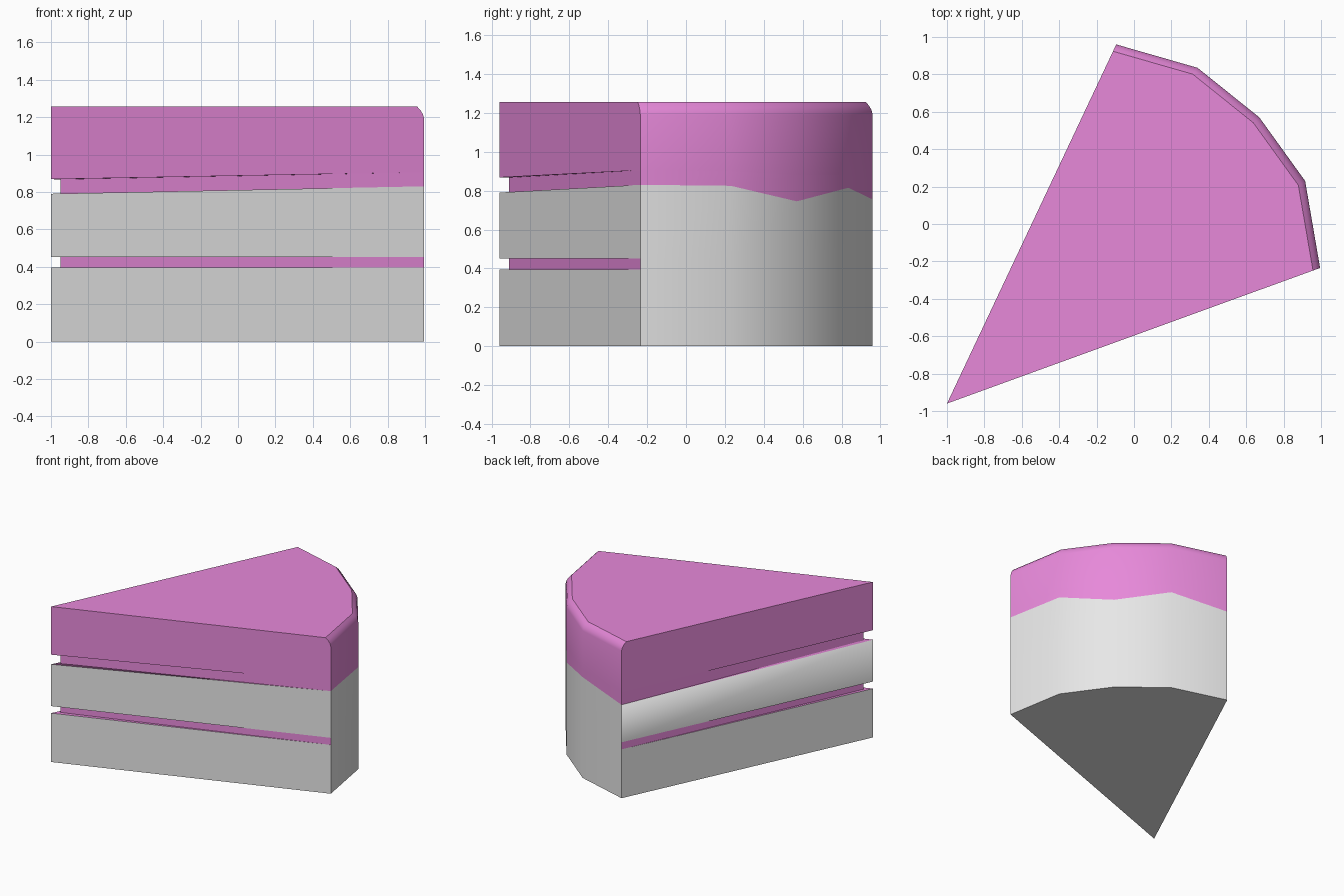
import bpy
import bmesh
import math
from mathutils import Vector

cube = bpy.data.objects.get("Cube")
if cube:
    bpy.data.objects.remove(cube)


def material(name, rgb):
    m = bpy.data.materials.new(name)
    m.use_nodes = True
    m.diffuse_color = (*rgb, 1)
    m.node_tree.nodes["Principled BSDF"].inputs["Base Color"].default_value = (*rgb, 1)
    return m


SPONGE = material("pale sponge", (0.8, 0.8, 0.8))
CREAM = material("pink cream", (0.8, 0.25, 0.7))

# Wedge plan: pointed tip and the curved outer rim
TIP = Vector((-1, -0.96))
INNER_TIP = Vector((-0.95, -0.91))
RIM = [Vector(p) for p in
       [(0.995, -0.235), (0.915, 0.23), (0.67, 0.57), (0.34, 0.835), (-0.095, 0.96)]]

# Wavy heights along the rim where the upper layers meet
SPONGE_TOP = [0.83, 0.825, 0.745, 0.815, 0.755]
ICING_BASE = [0.905, 0.9, 0.88, 0.88, 0.855]


def ring(tip, tip_z, rim_z, scale=1.0):
    """One outline: the tip first, then the rim points."""
    heights = rim_z if isinstance(rim_z, list) else [rim_z] * len(RIM)
    pts = [(*tip, tip_z)]
    for p, z in zip(RIM, heights):
        pts.append((*(TIP + (p - TIP) * scale), z))
    return pts


def layer(name, rings, side=SPONGE, rim=SPONGE, top=SPONGE, bottom=SPONGE, soft_left=False):
    """Loft stacked outlines into a closed wedge layer."""
    mats = [SPONGE, CREAM]
    bm = bmesh.new()
    loops = [[bm.verts.new(p) for p in r] for r in rings]
    n = len(loops[0])

    def face(verts, mat):
        bm.faces.new(verts).material_index = mats.index(mat)

    for low, high in zip(loops, loops[1:]):
        for i in range(n):
            j = (i + 1) % n
            on_rim = i > 0 and j > 0
            face([low[i], low[j], high[j], high[i]], rim if on_rim else side)
    for i in range(1, n - 1):
        face([loops[0][0], loops[0][i + 1], loops[0][i]], bottom)
        face([loops[-1][0], loops[-1][i], loops[-1][i + 1]], top)
    bmesh.ops.remove_doubles(bm, verts=bm.verts, dist=0.0001)
    bmesh.ops.recalc_face_normals(bm, faces=bm.faces)

    mesh = bpy.data.meshes.new(name)
    bm.to_mesh(mesh)
    bm.free()
    for m in mats:
        mesh.materials.append(m)
    obj = bpy.data.objects.new(name, mesh)
    bpy.context.collection.objects.link(obj)

    bpy.ops.object.select_all(action="DESELECT")
    obj.select_set(True)
    bpy.context.view_layer.objects.active = obj
    bpy.ops.object.shade_smooth_by_angle(angle=math.radians(32))
    if soft_left:
        # Soften the upper edge of the left cut
        ends = {Vector(rings[-1][0]).freeze(), Vector(rings[-1][-1]).freeze()}
        for e in mesh.edges:
            co = [mesh.vertices[v].co for v in e.vertices]
            if all(any((c - p).length < 0.001 for p in ends) for c in co):
                e.use_edge_sharp = False
    return obj


# Sponges, with recessed fillings between them that taper out at the rim
layer("bottom_sponge", [ring(TIP, 0, 0), ring(TIP, 0.395, 0.395)], top=CREAM)
layer("lower_filling", [ring(INNER_TIP, 0.395, 0.395), ring(INNER_TIP, 0.452, 0.452)],
      side=CREAM)
layer("upper_sponge", [ring(TIP, 0.452, 0.452), ring(TIP, 0.79, SPONGE_TOP)],
      top=CREAM, soft_left=True)
layer("upper_filling", [ring(INNER_TIP, 0.79, SPONGE_TOP), ring(INNER_TIP, 0.868, ICING_BASE)],
      side=CREAM, rim=CREAM, top=CREAM, bottom=CREAM)

# Thick icing, rounded over along the rim
layer("icing", [ring(TIP, 0.868, ICING_BASE),
                ring(TIP, 1.257, 1.19),
                ring(TIP, 1.257, 1.215, 0.997),
                ring(TIP, 1.257, 1.238, 0.99),
                ring(TIP, 1.257, 1.257, 0.981)],
      side=CREAM, rim=CREAM, top=CREAM, bottom=CREAM)
